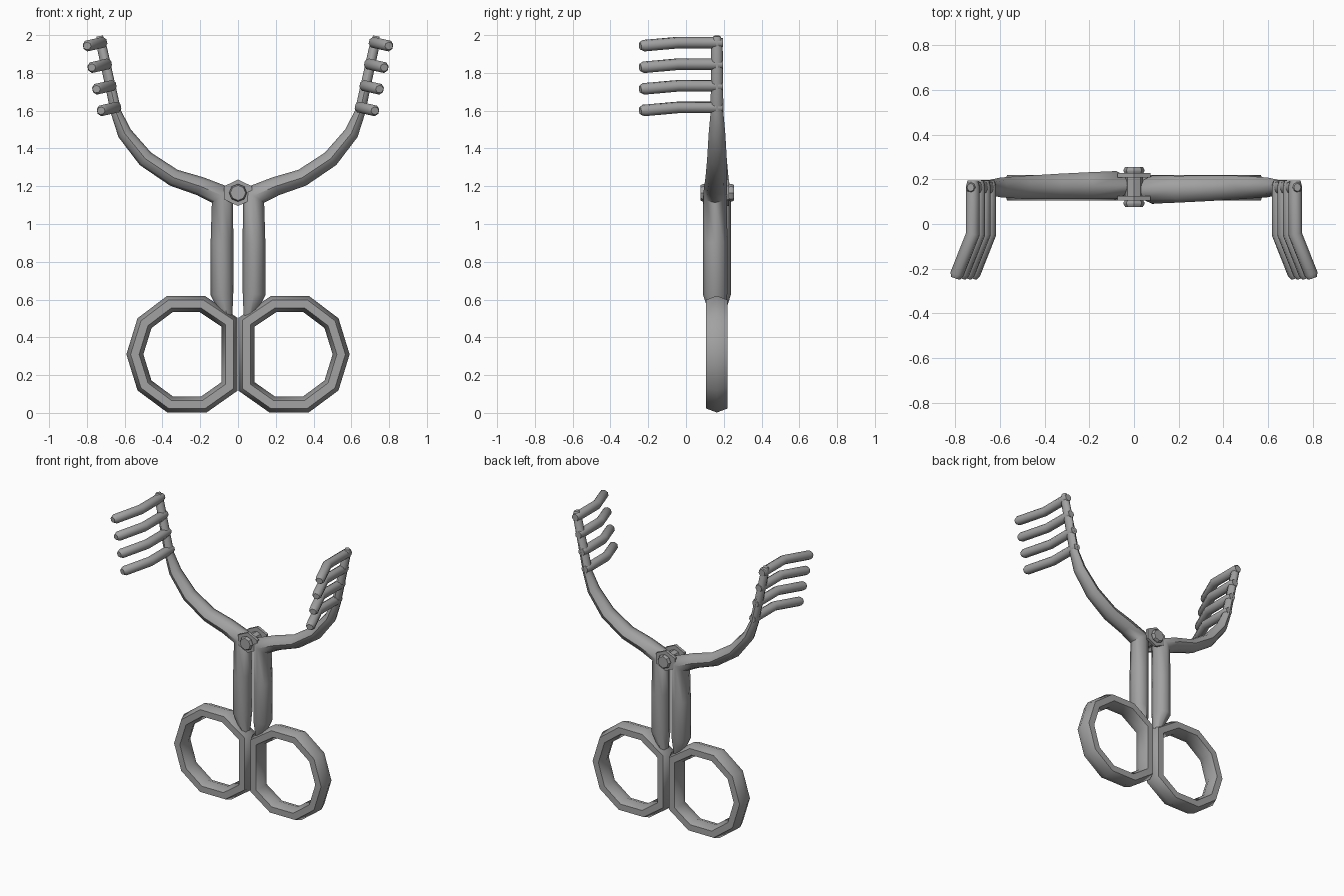
import bpy, bmesh, math
from mathutils import Vector

if "Cube" in bpy.data.objects:
    bpy.data.objects.remove(bpy.data.objects["Cube"])

steel = bpy.data.materials.new("brushed_steel")
steel.diffuse_color = (0.36, 0.36, 0.36, 1)
steel.use_nodes = True
steel.node_tree.nodes["Principled BSDF"].inputs["Base Color"].default_value = steel.diffuse_color


def finish(name, bm, angle=50):
    bmesh.ops.recalc_face_normals(bm, faces=bm.faces)
    me = bpy.data.meshes.new(name)
    bm.to_mesh(me)
    bm.free()
    me.materials.append(steel)
    for p in me.polygons:
        p.use_smooth = True
    me.set_sharp_from_angle(angle=math.radians(angle))
    ob = bpy.data.objects.new(name, me)
    bpy.context.collection.objects.link(ob)
    return ob


def sweep(name, pts, radii, w, sides=8, phase=0.0, closed=False, angle=50):
    """Tube along pts; radii = (in-plane, along w) per point, mitred at bends."""
    bm = bmesh.new()
    w = Vector(w).normalized()
    pts = [Vector(p) for p in pts]
    n = len(pts)
    rings = []
    for i, p in enumerate(pts):
        d1 = (p - pts[i - 1]) if (closed or i > 0) else (pts[1] - p)
        d2 = (pts[(i + 1) % n] - p) if (closed or i < n - 1) else d1
        d1 = (d1 - w * d1.dot(w)).normalized()
        d2 = (d2 - w * d2.dot(w)).normalized()
        t = (d1 + d2).normalized()
        nrm = t.cross(w)
        miter = 1 / max(0.75, t.dot(d1))
        a, b = radii[i]
        ring = []
        for k in range(sides):
            q = phase + 2 * math.pi * k / sides
            ring.append(bm.verts.new(p + nrm * (a * miter * math.cos(q)) + w * (b * math.sin(q))))
        rings.append(ring)
    for i in range(n if closed else n - 1):
        r, s = rings[i], rings[(i + 1) % n]
        for k in range(sides):
            j = (k + 1) % sides
            bm.faces.new((r[k], r[j], s[j], s[k]))
    if not closed:
        bm.faces.new(rings[0])
        bm.faces.new(rings[-1])
    return finish(name, bm, angle)


def disc(name, y0, y1, rx, rz, sides, bevel=0.0, phase=0.0, cz=1.165):
    """Short prism along y around the hinge axis."""
    pts, rad = [], []
    for y, f in ((y0, 1 - bevel), (y0 + 0.012 * bool(bevel), 1),
                 (y1 - 0.012 * bool(bevel), 1), (y1, 1 - bevel)):
        if pts and abs(pts[-1][1] - y) < 1e-6:
            continue
        pts.append((0, y, cz))
        rad.append((f * rz, f * rx))
    return sweep(name, pts, rad, (1, 0, 0), sides, phase, angle=35)


RING = [(0.19, 0.577), (0.36, 0.577), (0.495, 0.475), (0.546, 0.31), (0.495, 0.145),
        (0.36, 0.045), (0.18, 0.045), (0.045, 0.14), (0.045, 0.48)]
# handle and curved arm: x, z, in-plane radius, y radius, share of the sideways stagger
ARM = [(0.052, 0.49, 0.022, 0.03, 0), (0.085, 0.63, 0.06, 0.065, 1), (0.085, 0.9, 0.06, 0.065, 1),
       (0.082, 1.15, 0.056, 0.063, 1), (0.20, 1.2, 0.05, 0.06, .8), (0.34, 1.245, 0.046, 0.057, .4),
       (0.49, 1.345, 0.044, 0.052, 0), (0.60, 1.48, 0.038, 0.044, 0), (0.645, 1.59, 0.028, 0.034, 0),
       (0.728, 1.97, 0.026, 0.03, 0), (0.732, 1.995, 0.016, 0.018, 0)]

for s, side in ((1, "right"), (-1, "left")):
    # finger ring
    sweep("finger_ring_" + side, [(s * x, 0.163, z) for x, z in RING],
          [(0.043, 0.066)] * len(RING), (0, 1, 0), 6, 0, True, 65)
    # handle, arm and rake rail
    sweep("arm_" + side, [(s * x, 0.164 - s * 0.01 * k, z) for x, z, a, b, k in ARM],
          [(a, b) for x, z, a, b, k in ARM], (0, 1, 0), 8)
    # four bent teeth, set square to the sloping rail
    rail = Vector((s * 0.22, 0, 0.976)).normalized()
    out = Vector((s * 0.976, 0, -0.22)).normalized()
    for i in range(4):
        f = i / 3
        base = Vector((s * (0.648 + 0.074 * f), 0, 1.617 + 0.343 * f))
        path = [(0, 0.195), (0, 0.17), (0, -0.045), (0.073, -0.225), (0.079, -0.243)]
        sweep("tooth_%s_%d" % (side, i + 1),
              [base + out * o + Vector((0, y, 0)) for o, y in path],
              [(0.024, 0.024), (0.031, 0.031), (0.031, 0.031), (0.031, 0.031), (0.022, 0.02)],
              rail, 8, math.pi / 8)

# hinge lugs and pin with square bevelled heads
disc("front_lug", 0.105, 0.125, 0.085, 0.07, 6)
disc("back_lug", 0.208, 0.228, 0.085, 0.07, 6)
disc("hinge_pin", 0.11, 0.22, 0.04, 0.04, 8)
disc("front_pin_head", 0.077, 0.108, 0.047, 0.047, 8, 0.15)
disc("back_pin_head", 0.224, 0.255, 0.047, 0.047, 8, 0.15)
